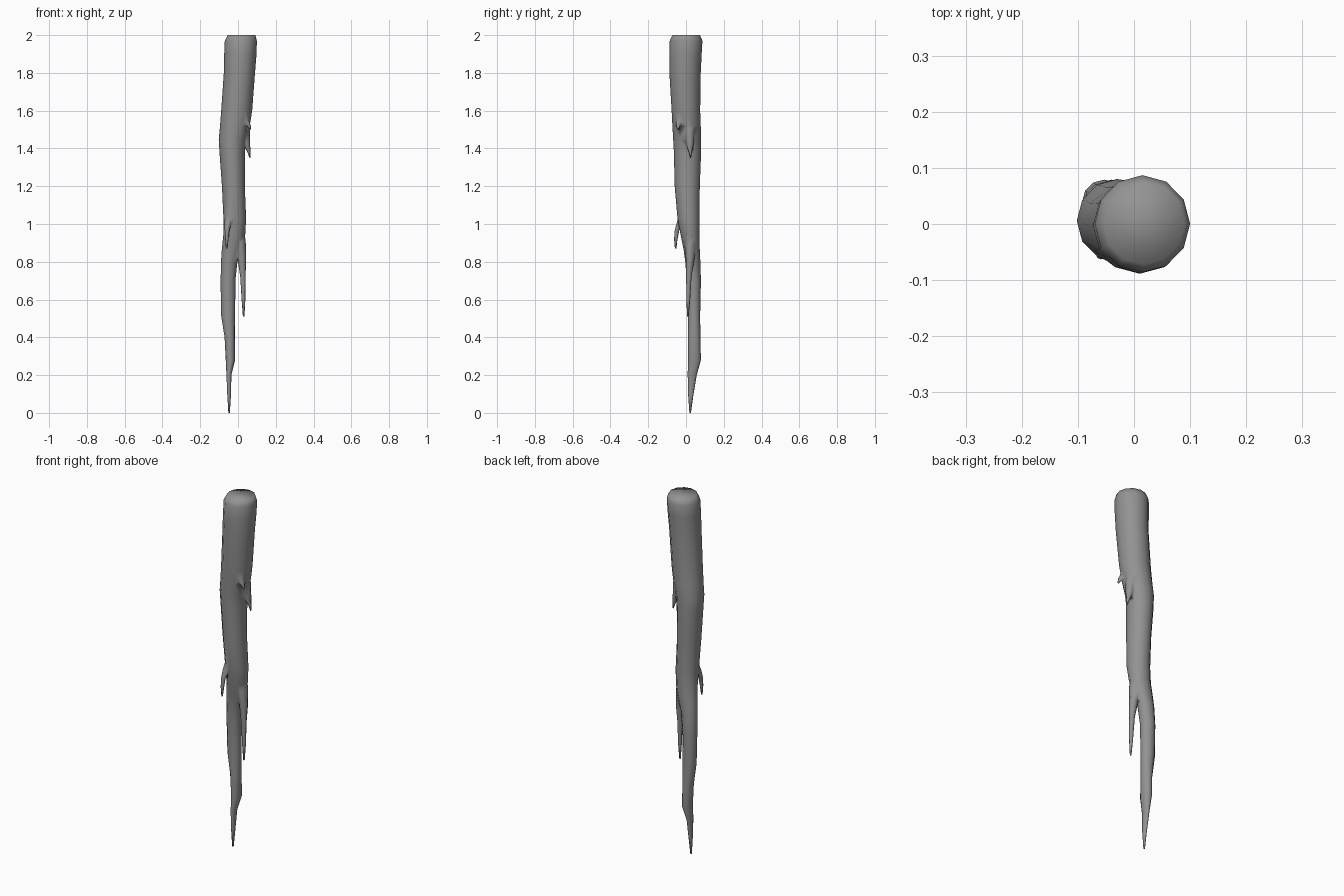
import bpy, bmesh, math


def tube(name, rings, sides):
    """Skin horizontal elliptical rings given as (z, x_min, x_max, y_min, y_max), top to bottom."""
    bm = bmesh.new()
    loops = []
    for z, x0, x1, y0, y1 in rings:
        cx, cy, rx, ry = (x0 + x1) / 2, (y0 + y1) / 2, (x1 - x0) / 2, (y1 - y0) / 2
        loops.append([bm.verts.new((cx + rx * math.cos(2 * math.pi * i / sides),
                                    cy + ry * math.sin(2 * math.pi * i / sides), z))
                      for i in range(sides)])
    for a, b in zip(loops, loops[1:]):
        for i in range(sides):
            j = (i + 1) % sides
            bm.faces.new((a[i], b[i], b[j], a[j]))
    bm.faces.new(loops[0])
    bm.faces.new(loops[-1][::-1])
    bmesh.ops.recalc_face_normals(bm, faces=bm.faces)
    mesh = bpy.data.meshes.new(name)
    bm.to_mesh(mesh)
    bm.free()
    mesh.materials.append(dark_grey)
    obj = bpy.data.objects.new(name, mesh)
    bpy.context.collection.objects.link(obj)
    return obj


def spur(name, points):
    """Tapering side root from (x, y, z, radius) points."""
    return tube(name, [(z, x - r, x + r, y - r, y + r) for x, y, z, r in points], 8)


dark_grey = bpy.data.materials.new("dark_grey")
dark_grey.diffuse_color = (0.29, 0.29, 0.29, 1)

# Main tapering, wandering stem
root = tube("main_root", [
    (2.00, -0.055, 0.092, -0.072, 0.074),
    (1.97, -0.070, 0.100, -0.086, 0.087),
    (1.90, -0.073, 0.098, -0.088, 0.083),
    (1.80, -0.075, 0.090, -0.088, 0.078),
    (1.60, -0.089, 0.075, -0.076, 0.075),
    (1.52, -0.095, 0.062, -0.072, 0.078),
    (1.45, -0.102, 0.043, -0.068, 0.080),
    (1.38, -0.098, 0.036, -0.064, 0.080),
    (1.20, -0.085, 0.036, -0.060, 0.073),
    (1.03, -0.077, 0.043, -0.045, 0.071),
    (0.94, -0.078, 0.038, -0.028, 0.071),
    (0.86, -0.086, 0.018, -0.012, 0.073),
    (0.80, -0.090, -0.003, -0.004, 0.076),
    (0.70, -0.092, -0.014, 0.004, 0.079),
    (0.52, -0.090, -0.015, 0.011, 0.075),
    (0.40, -0.071, -0.016, 0.010, 0.076),
    (0.28, -0.065, -0.015, 0.010, 0.079),
    (0.20, -0.061, -0.035, 0.009, 0.057),
    (0.10, -0.057, -0.037, 0.011, 0.040),
    (0.00, -0.051, -0.043, 0.018, 0.026)], 12)

# Side roots hanging off the stem
spurs = [
    spur("upper_spur", [(0.025, 0.018, 1.57, 0.020), (0.035, 0.018, 1.50, 0.028),
                        (0.042, 0.020, 1.43, 0.022), (0.058, 0.023, 1.38, 0.008),
                        (0.063, 0.024, 1.35, 0.002)]),
    spur("small_spur", [(0.035, -0.035, 1.57, 0.015), (0.048, -0.038, 1.535, 0.016),
                        (0.062, -0.042, 1.51, 0.007), (0.066, -0.042, 1.50, 0.002)]),
    spur("left_spur", [(-0.045, -0.010, 1.07, 0.018), (-0.052, -0.028, 1.01, 0.020),
                       (-0.058, -0.048, 0.965, 0.012), (-0.059, -0.054, 0.92, 0.009),
                       (-0.060, -0.055, 0.87, 0.004)]),
    spur("long_spur", [(0.004, 0.022, 1.00, 0.026), (0.010, 0.022, 0.90, 0.031),
                       (0.020, 0.022, 0.82, 0.023), (0.026, 0.015, 0.72, 0.014),
                       (0.029, 0.012, 0.60, 0.010), (0.030, 0.010, 0.51, 0.004)]),
]

# Fuse everything into one surface
bpy.context.view_layer.objects.active = root
root.select_set(True)
for s in spurs:
    mod = root.modifiers.new("fuse", 'BOOLEAN')
    mod.operation = 'UNION'
    mod.solver = 'EXACT'
    mod.object = s
    bpy.ops.object.modifier_apply(modifier=mod.name)
    bpy.data.objects.remove(s)

bpy.ops.object.shade_smooth()
